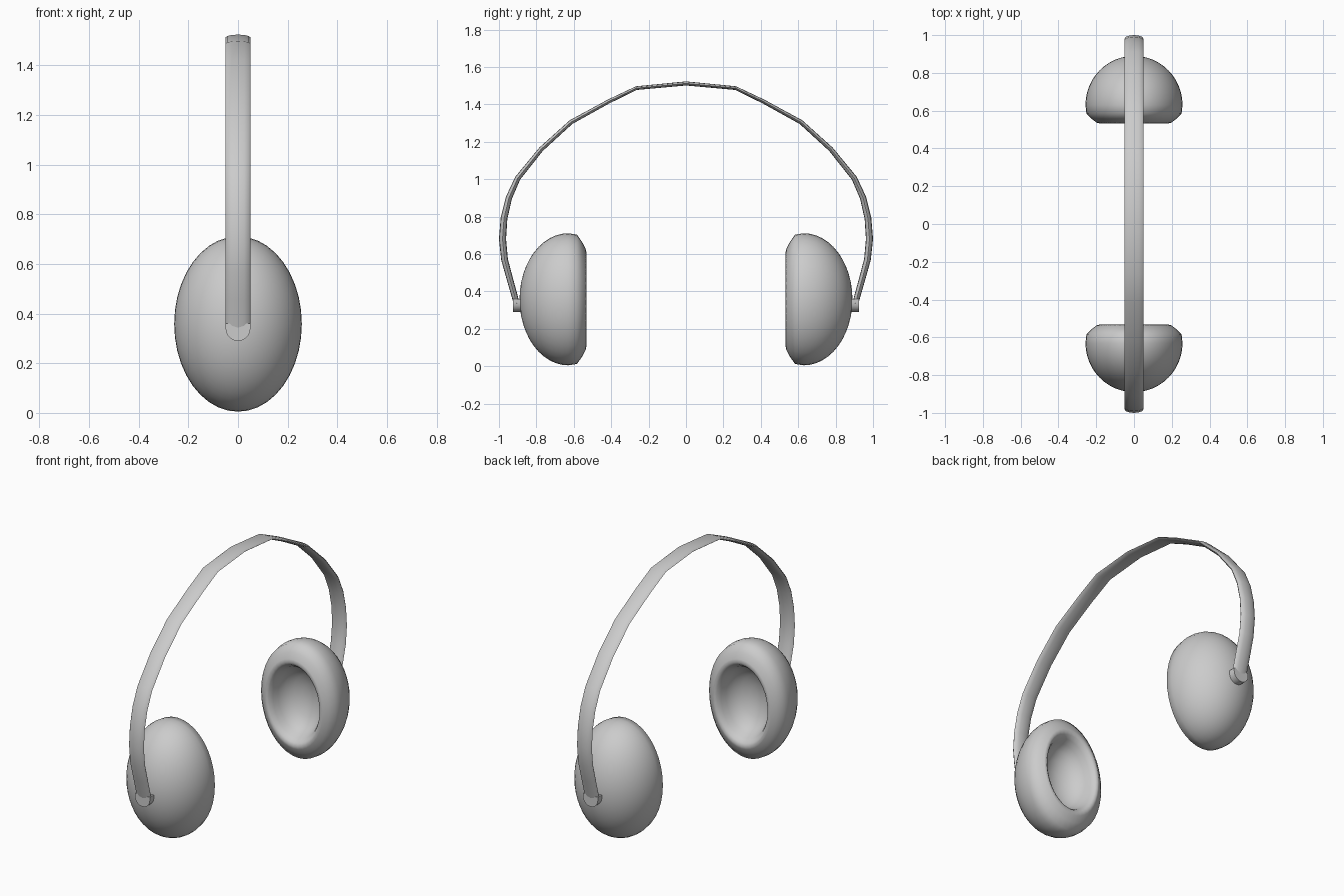
import bpy, bmesh
from math import sin, cos, pi, radians
from mathutils import Vector

if "Cube" in bpy.data.objects:
    bpy.data.objects.remove(bpy.data.objects["Cube"])


def skin_rings(name, rings, caps=True, angle=40):
    """Bridge equal-sized closed rings of points into a smooth shaded object."""
    bm = bmesh.new()
    vs = [[bm.verts.new(p) for p in ring] for ring in rings]
    n = len(vs[0])
    for a, b in zip(vs, vs[1:]):
        for i in range(n):
            j = (i + 1) % n
            bm.faces.new((a[i], a[j], b[j], b[i]))
    if caps:
        bm.faces.new(vs[0])
        bm.faces.new(vs[-1])
    bmesh.ops.remove_doubles(bm, verts=bm.verts, dist=1e-5)
    bmesh.ops.recalc_face_normals(bm, faces=bm.faces)
    me = bpy.data.meshes.new(name)
    bm.to_mesh(me)
    bm.free()
    ob = bpy.data.objects.new(name, me)
    bpy.context.collection.objects.link(ob)
    bpy.ops.object.select_all(action='DESELECT')
    ob.select_set(True)
    bpy.context.view_layer.objects.active = ob
    bpy.ops.object.shade_smooth_by_angle(angle=radians(angle))
    return ob


def mirror_y(ob):
    m = ob.modifiers.new("mirror", 'MIRROR')
    m.use_axis = (False, True, False)


# Ear cups: oval domes with a padded rim and hollow inside (y, relative radius)
CUP_Z, RX, RZ = 0.358, 0.257, 0.353
dome = [(0.63 + 0.26 * cos(t), sin(t)) for t in (pi / 2 * i / 12 for i in range(13))]
pad = [(0.583, 0.98), (0.556, 0.87), (0.537, 0.77), (0.533, 0.72), (0.542, 0.67),
       (0.565, 0.62), (0.60, 0.58), (0.64, 0.50), (0.67, 0.36), (0.69, 0.18), (0.695, 0)]
cup_rings = [[(RX * r * cos(2 * pi * i / 40), y, CUP_Z + RZ * r * sin(2 * pi * i / 40))
              for i in range(40)] for y, r in dome + pad]
mirror_y(skin_rings("ear_cup", cup_rings, caps=False, angle=60))

# Pivot stubs joining cups to the band: round-bottomed blocks
outline = [(0.05, 0.36)] + [(0.05 * cos(pi * i / 10), 0.34 - 0.05 * sin(pi * i / 10))
                            for i in range(11)] + [(-0.05, 0.36)]
mirror_y(skin_rings("pivot_stub", [[(x, y, z) for x, z in outline] for y in (0.86, 0.924)]))

# Headband: thin lens-shaped section swept along the arch (y, z, half thickness)
half = [(0.905, 0.335, 0.016), (0.94, 0.46, 0.017), (0.97, 0.57, 0.018), (0.981, 0.68, 0.019),
        (0.973, 0.79, 0.018), (0.947, 0.90, 0.017), (0.90, 1.005, 0.015), (0.775, 1.16, 0.013),
        (0.615, 1.305, 0.012), (0.415, 1.415, 0.011), (0.265, 1.487, 0.010)]
path = half + [(0, 1.512, 0.011)] + [(-y, z, t) for y, z, t in reversed(half)]
band_rings = []
for k, (y, z, t) in enumerate(path):
    a, b = path[max(k - 1, 0)], path[min(k + 1, len(path) - 1)]
    tangent = Vector((0, b[0] - a[0], b[1] - a[1])).normalized()
    out = Vector((0, tangent.z, -tangent.y))
    band_rings.append([Vector((0.05 * cos(2 * pi * i / 12), y, z)) + out * t * sin(2 * pi * i / 12)
                       for i in range(12)])
skin_rings("headband", band_rings, angle=60)
